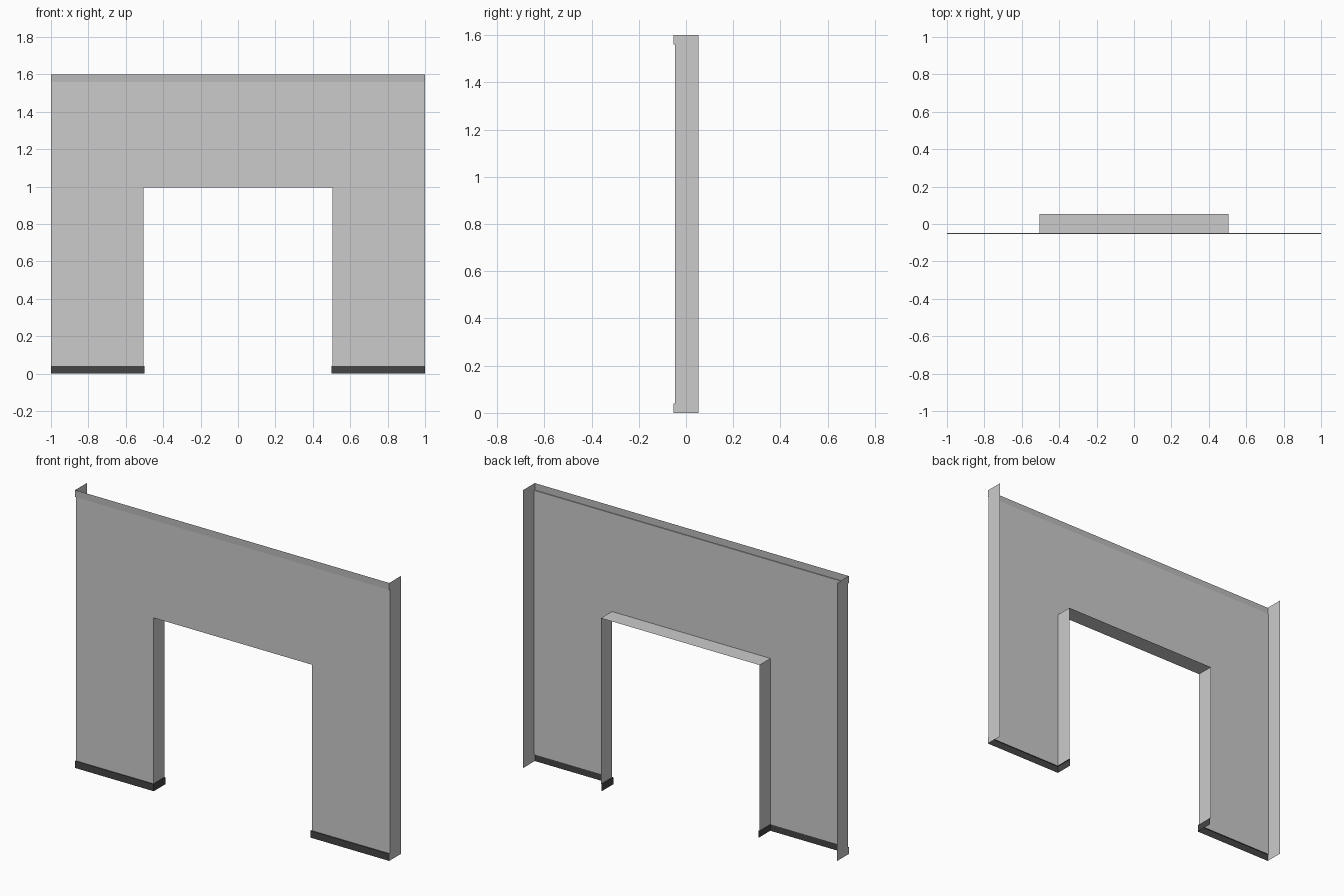
import bpy

if "Cube" in bpy.data.objects:
    bpy.data.objects.remove(bpy.data.objects["Cube"])

TRIM, WALL, BACK = -0.0525, -0.0475, 0.0525   # y of trim face, wall face, open back
JAMB, BASE_X, HEAD = 0.505, 0.5, 0.995        # doorway half width, base half width, lintel height
BASE_Z, BAND_Z, TOP = 0.04, 1.56, 1.6


def material(name, value):
    m = bpy.data.materials.new(name)
    m.diffuse_color = (value, value, value, 1)
    m.use_nodes = True
    m.node_tree.nodes["Principled BSDF"].inputs["Base Color"].default_value = m.diffuse_color
    return m


def mirrored_part(name, polygons, mat=None):
    """Build the right half from flat polygons and mirror it over x."""
    verts, faces = [], []
    for poly in polygons:
        ids = []
        for p in poly:
            if p not in verts:
                verts.append(p)
            ids.append(verts.index(p))
        faces.append(ids)
    mesh = bpy.data.meshes.new(name)
    mesh.from_pydata(verts, [], faces)
    ob = bpy.data.objects.new(name, mesh)
    bpy.context.collection.objects.link(ob)
    if mat:
        mesh.materials.append(mat)
    ob.modifiers.new("mirror", 'MIRROR').use_axis[0] = True


def at_x(x, pts):
    return [(x, y, z) for y, z in pts]


def at_y(y, pts):
    return [(x, y, z) for x, z in pts]


def at_z(z, pts):
    return [(x, y, z) for x, y in pts]


# Wall sheet with doorway
mirrored_part("wall_front", [at_y(WALL, [
    (0, HEAD), (JAMB, HEAD), (JAMB, BASE_Z), (1, BASE_Z), (1, BAND_Z), (0, BAND_Z)])])

# Doorway lining: jamb and lintel
mirrored_part("doorway_lining", [
    at_x(JAMB, [(BACK, BASE_Z), (WALL, BASE_Z), (WALL, HEAD), (BACK, HEAD)]),
    at_z(HEAD, [(0, WALL), (0, BACK), (JAMB, BACK), (JAMB, WALL)])])

# End caps following the trim profile
mirrored_part("wall_end", [at_x(1, [
    (TRIM, 0), (BACK, 0), (BACK, TOP), (TRIM, TOP),
    (TRIM, BAND_Z), (WALL, BAND_Z), (WALL, BASE_Z), (TRIM, BASE_Z)])])

# Baseboard: front, return into the doorway, top ledge
mirrored_part("baseboard", [
    at_y(TRIM, [(BASE_X, 0), (1, 0), (1, BASE_Z), (BASE_X, BASE_Z)]),
    at_x(BASE_X, [(BACK, 0), (TRIM, 0), (TRIM, BASE_Z), (BACK, BASE_Z)]),
    at_z(BASE_Z, [(BASE_X, TRIM), (1, TRIM), (1, WALL),
                  (JAMB, WALL), (JAMB, BACK), (BASE_X, BACK)])],
    material("dark_base", 0.06))

# Top trim band with its underside ledge
mirrored_part("top_band", [
    at_y(TRIM, [(0, BAND_Z), (1, BAND_Z), (1, TOP), (0, TOP)]),
    at_z(BAND_Z, [(0, TRIM), (0, WALL), (1, WALL), (1, TRIM)])],
    material("mid_grey", 0.5))
